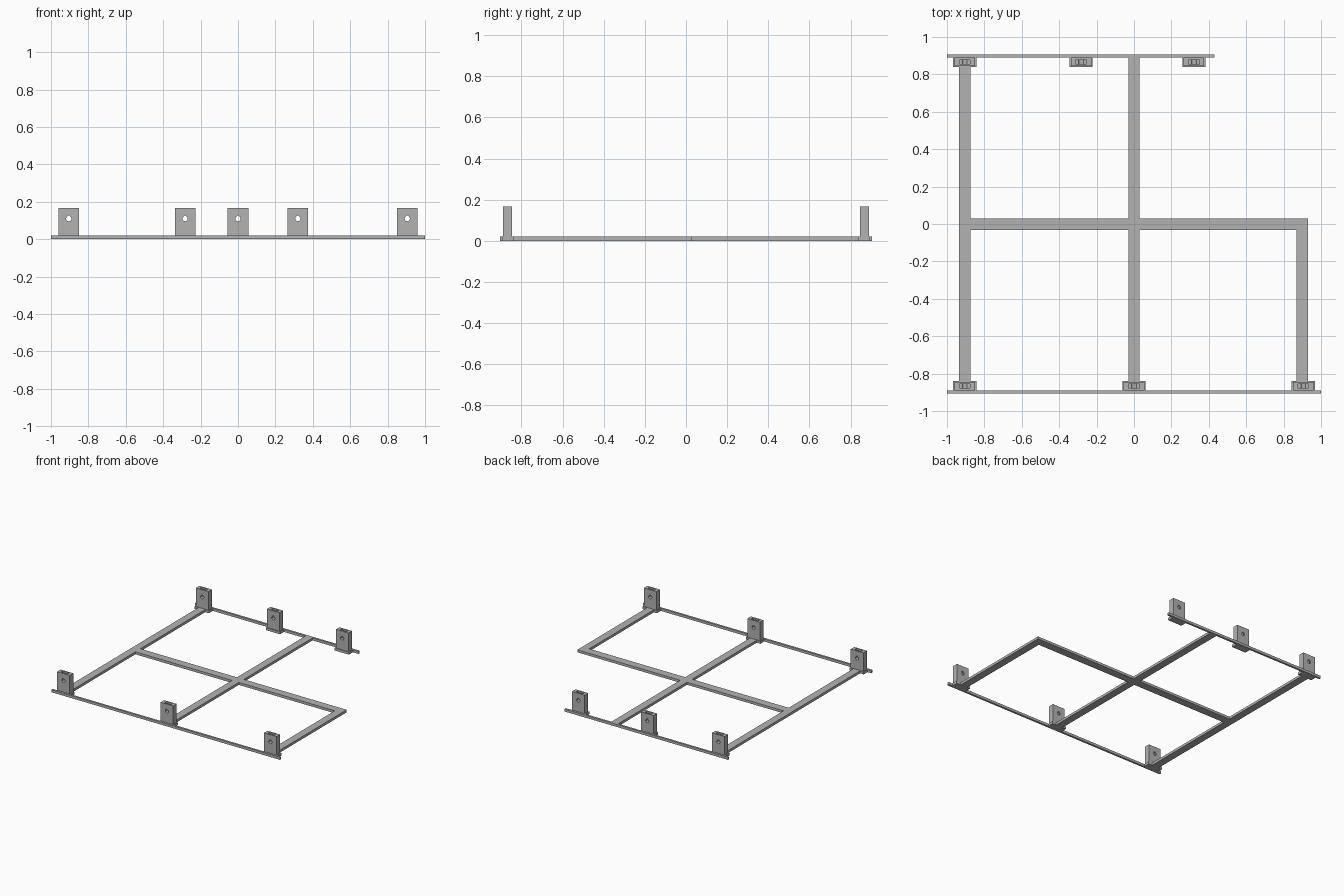
import bpy, bmesh, math
from mathutils import Matrix

if "Cube" in bpy.data.objects:
    bpy.data.objects.remove(bpy.data.objects["Cube"], do_unlink=True)

grey = bpy.data.materials.new("plain grey")
grey.use_nodes = True
grey.diffuse_color = (0.45, 0.45, 0.45, 1)
grey.node_tree.nodes["Principled BSDF"].inputs["Base Color"].default_value = grey.diffuse_color

THICK = 0.02


def add_object(name, mesh):
    obj = bpy.data.objects.new(name, mesh)
    bpy.context.collection.objects.link(obj)
    return obj


def box(name, x0, x1, y0, y1, z0=0.0, z1=THICK):
    bm = bmesh.new()
    bmesh.ops.create_cube(bm, size=1)
    bmesh.ops.scale(bm, vec=(x1 - x0, y1 - y0, z1 - z0), verts=bm.verts)
    bmesh.ops.translate(bm, vec=((x0 + x1) / 2, (y0 + y1) / 2, (z0 + z1) / 2), verts=bm.verts)
    mesh = bpy.data.meshes.new(name)
    bm.to_mesh(mesh)
    bm.free()
    mesh.materials.append(grey)
    return add_object(name, mesh)


def teardrop_cutter(z, radius):
    # round hole with a small peaked roof
    points = [(radius * math.cos(a), radius * math.sin(a))
              for a in (math.radians(135 + 15 * i) for i in range(19))]
    points.append((0, radius * 1.3))
    bm = bmesh.new()
    face = bm.faces.new([bm.verts.new((x, -0.05, z + h)) for x, h in points])
    out = bmesh.ops.extrude_face_region(bm, geom=[face])
    verts = [v for v in out["geom"] if isinstance(v, bmesh.types.BMVert)]
    bmesh.ops.translate(bm, vec=(0, 0.1, 0), verts=verts)
    bmesh.ops.recalc_face_normals(bm, faces=bm.faces)
    mesh = bpy.data.meshes.new("hole_cutter")
    bm.to_mesh(mesh)
    bm.free()
    mesh.materials.append(grey)
    return add_object("hole_cutter", mesh)


# Long edge rails
box("front_rail", -1, 1, -0.905, -0.889)
box("back_rail", -1, 0.43, 0.889, 0.905)

# Flat frame bars
box("right_bar", -0.935, -0.875, -0.84, 0.84)
box("centre_bar", -0.03, 0.03, -0.84, 0.889)
box("left_bar", 0.87, 0.93, -0.84, -0.033)
box("cross_bar_right", -0.875, -0.03, -0.033, 0.03)
box("cross_bar_left", 0.03, 0.93, -0.033, 0.03)

# One upright block with a bolt hole and a nut slot open at the top
block = box("bracket_block", -0.055, 0.055, -0.022, 0.022, THICK, 0.167)
slot = box("slot_cutter", -0.029, 0.029, -0.011, 0.011, 0.105, 0.2)
hole = teardrop_cutter(0.11, 0.014)
for cutter in (slot, hole):
    cutter.hide_render = True
    cut = block.modifiers.new("cut", "BOOLEAN")
    cut.operation = "DIFFERENCE"
    cut.solver = "EXACT"
    cut.object = cutter
bpy.context.view_layer.update()
graph = bpy.context.evaluated_depsgraph_get()
block_mesh = bpy.data.meshes.new_from_object(block.evaluated_get(graph))
for obj in (block, slot, hole):
    bpy.data.objects.remove(obj, do_unlink=True)

# Brackets along both rails, each on a small foot plate
brackets = {"front": (-0.867, (-0.905, 0, 0.905)),
            "back": (0.867, (-0.905, -0.283, 0.32))}
for side, (y, places) in brackets.items():
    for x, place in zip(places, ("right", "middle", "left")):
        add_object(f"{side}_{place}_bracket", block_mesh).location = (x, y, 0)
        box(f"{side}_{place}_foot", x - 0.062, x + 0.062, y - 0.027, y + 0.027, 0, THICK)
